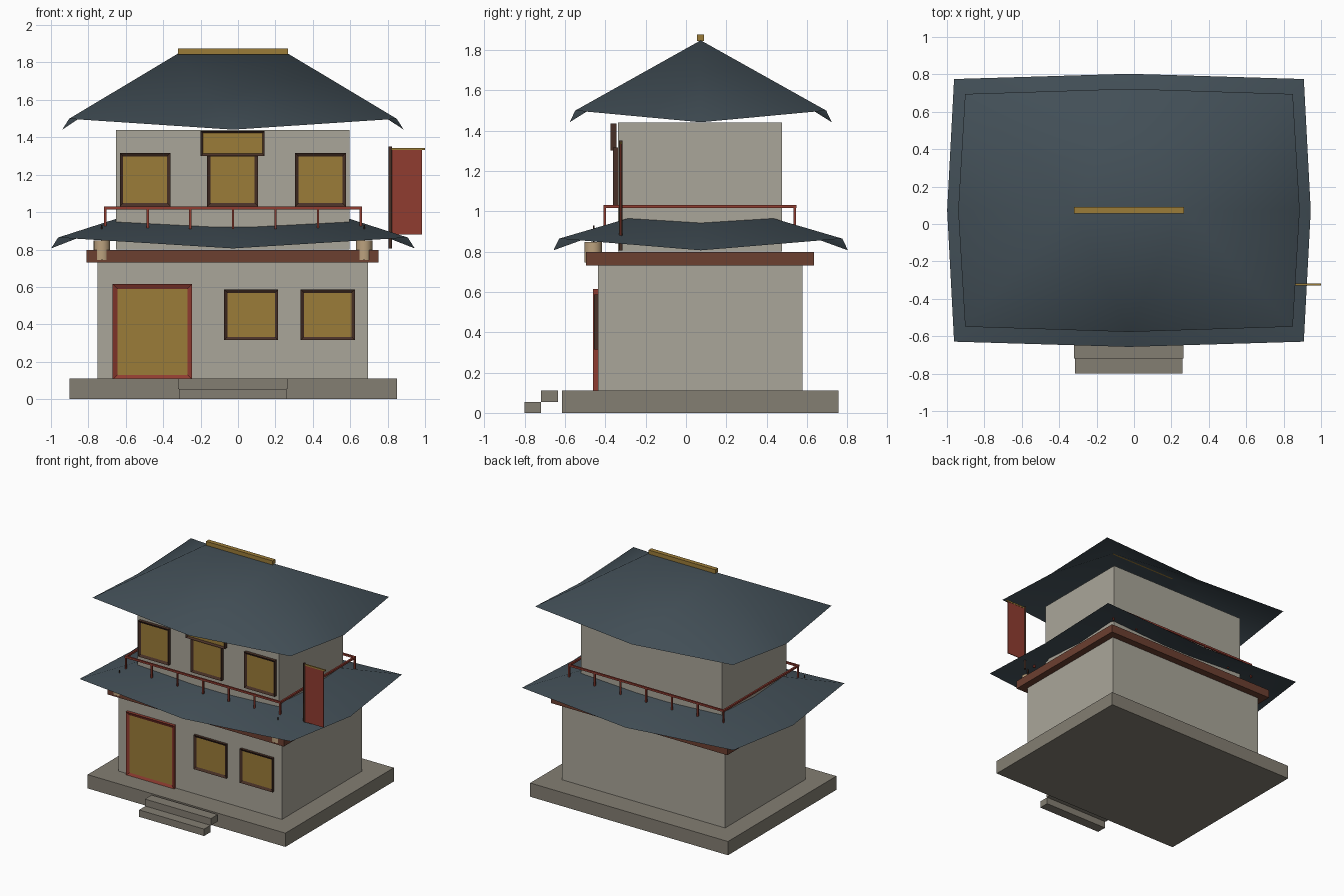
import bpy, bmesh
from math import radians

if "Cube" in bpy.data.objects:
    bpy.data.objects.remove(bpy.data.objects["Cube"])

CX, CY = -0.027, 0.073   # centre of the building


def mat(name, r, g, b):
    m = bpy.data.materials.new(name)
    m.diffuse_color = (r, g, b, 1)
    m.use_nodes = True
    m.node_tree.nodes["Principled BSDF"].inputs["Base Color"].default_value = m.diffuse_color
    return m


WALL = mat("plaster", 0.40, 0.38, 0.32)
STONE = mat("stone", 0.23, 0.21, 0.17)
ROOF = mat("roof_tile", 0.055, 0.078, 0.095)
GOLD = mat("gold", 0.33, 0.20, 0.04)
DARK = mat("dark_wood", 0.065, 0.03, 0.02)
BEAM = mat("beam_wood", 0.15, 0.05, 0.03)
RED = mat("red_paint", 0.28, 0.045, 0.03)
PAPER = mat("lantern_paper", 0.50, 0.36, 0.21)


def add(name, bm, *mats):
    me = bpy.data.meshes.new(name)
    bmesh.ops.recalc_face_normals(bm, faces=bm.faces)
    bm.to_mesh(me)
    bm.free()
    for m in mats:
        me.materials.append(m)
    ob = bpy.data.objects.new(name, me)
    bpy.context.collection.objects.link(ob)
    return ob


def box_mesh(x, y, z):
    bm = bmesh.new()
    bmesh.ops.create_cube(bm, size=1)
    for v in bm.verts:
        v.co = [lo + (c + 0.5) * (hi - lo) for c, (lo, hi) in zip(v.co, (x, y, z))]
    return bm


def box(name, x, y, z, m):
    return add(name, box_mesh(x, y, z), m)


def framed(name, x, y, z, border, frame):
    """Box whose front face is inset and recessed to form a gold panel."""
    bm = box_mesh(x, y, z)
    bm.normal_update()
    front = min(bm.faces, key=lambda f: f.calc_center_median().y)
    bmesh.ops.inset_region(bm, faces=[front], thickness=border)
    for v in front.verts:
        v.co.y += 0.012
    bmesh.ops.recalc_face_normals(bm, faces=bm.faces)
    front.material_index = 1
    return add(name, bm, frame, GOLD)


def cylinder(name, x, y, z, r, m, sides=12):
    bm = bmesh.new()
    bmesh.ops.create_cone(bm, cap_ends=True, segments=sides, radius1=r, radius2=r,
                          depth=z[1] - z[0])
    bmesh.ops.translate(bm, verts=bm.verts, vec=(x, y, sum(z) / 2))
    ob = add(name, bm, m)
    smooth(ob, 40)
    return ob


def smooth(ob, angle):
    bpy.ops.object.select_all(action='DESELECT')
    ob.select_set(True)
    bpy.context.view_layer.objects.active = ob
    bpy.ops.object.shade_smooth_by_angle(angle=radians(angle))


def roof(name, hx, hy, z_eave, z_ridge):
    """Hipped sheet roof with bowed eaves and raised corners."""
    bm = bmesh.new()
    bow, lift = 0.037, 0.058
    P = {}
    for i in (-1, 0, 1):
        for j in (-1, 0, 1):
            if i or j:
                corner = i and j
                P[i, j] = bm.verts.new((CX + i * (hx + (0 if corner else bow)),
                                        CY + j * (hy + (0 if corner else 0.028)),
                                        z_eave + (lift if corner else 0)))
    R = {i: bm.verts.new((CX + i * 0.295, CY, z_ridge)) for i in (-1, 0, 1)}
    for i in (-1, 1):
        for j in (-1, 1):
            bm.faces.new((P[0, j], P[i, j], R[i], R[0]))
            bm.faces.new((P[i, j], P[i, 0], R[i]))
    ob = add(name, bm, ROOF)
    smooth(ob, 80)


# Plinth and steps
box("plinth", (-0.90, 0.85), (-0.615, 0.755), (0, 0.11), STONE)
box("lower_step", (-0.315, 0.26), (-0.80, -0.72), (0, 0.055), STONE)
box("upper_step", (-0.32, 0.265), (-0.72, -0.635), (0.055, 0.11), STONE)

# Storeys and beam
box("lower_storey", (-0.75, 0.695), (-0.437, 0.577), (0.11, 0.74), WALL)
box("eave_beam", (-0.81, 0.752), (-0.495, 0.635), (0.73, 0.797), BEAM)
box("upper_storey", (-0.653, 0.597), (-0.337, 0.477), (0.80, 1.44), WALL)

# Roofs and ridge cap
roof("lower_roof", 0.935, 0.702, 0.806, 1.07)
roof("upper_roof", 0.876, 0.622, 1.441, 1.847)
box("ridge_cap", (-0.322, 0.268), (0.055, 0.09), (1.843, 1.875), GOLD)

# Door, windows and sign board
framed("door", (-0.67, -0.245), (-0.46, -0.43), (0.105, 0.615), 0.035, RED)
for n, x in enumerate((-0.075, 0.335)):
    framed(f"lower_window_{n}", (x, x + 0.29), (-0.457, -0.43), (0.315, 0.587), 0.026, DARK)
for n, x in enumerate((-0.632, -0.165, 0.305)):
    framed(f"upper_window_{n}", (x, x + 0.272), (-0.362, -0.33), (1.03, 1.317), 0.026, DARK)
framed("sign_board", (-0.2, 0.143), (-0.375, -0.345), (1.30, 1.435), 0.018, DARK)

# Balcony railing
X0, X1, Y0, Y1, T = -0.71, 0.656, -0.402, 0.54, 0.007
for n, y in enumerate((Y0, Y1)):
    box(f"long_rail_{n}", (X0 - T, X1 + T), (y - T, y + T), (1.015, 1.03), RED)
    for k in range(7):
        x = X0 + (X1 - X0) * k / 6
        box(f"rail_post_{n}_{k}", (x - 0.006, x + 0.006), (y - 0.006, y + 0.006),
            (0.91, 1.02), RED)
for n, x in enumerate((X0, X1)):
    box(f"side_rail_{n}", (x - T, x + T), (Y0, Y1), (1.015, 1.03), RED)

# Hanging lanterns
for n, x in enumerate((-0.728, 0.674)):
    cylinder(f"lantern_{n}", x, -0.46, (0.745, 0.848), 0.044, PAPER, 16)
    cylinder(f"lantern_cord_{n}", x, -0.457, (0.84, 0.93), 0.004, DARK, 8)

# Banner on its pole
cylinder("banner_pole", 0.814, -0.323, (0.805, 1.35), 0.009, DARK, 10)
box("banner_cloth", (0.82, 0.985), (-0.326, -0.32), (0.88, 1.335), RED)
box("banner_rod", (0.815, 1.0), (-0.328, -0.318), (1.332, 1.344), GOLD)
